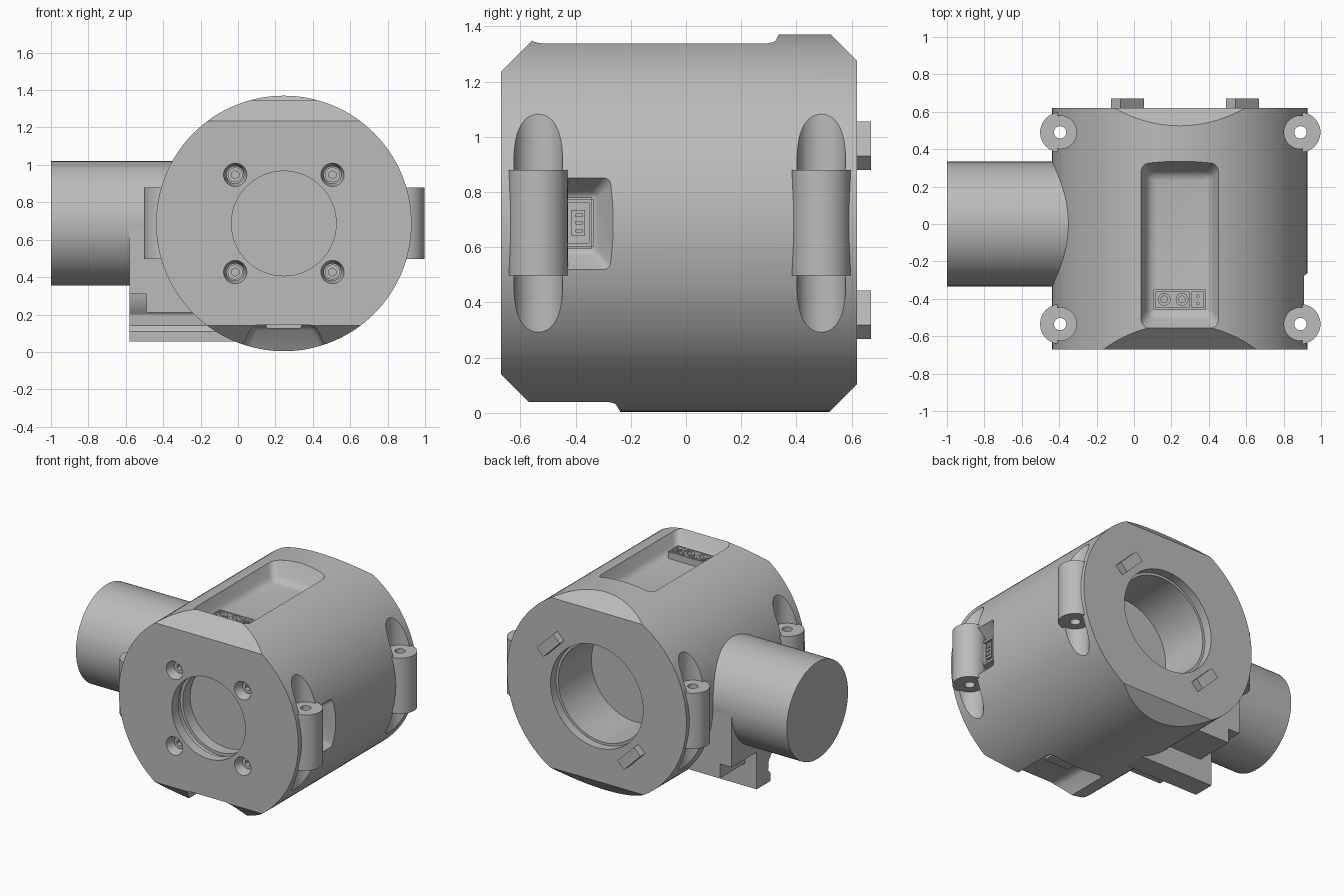
import bpy, bmesh, math
from mathutils import Matrix, Vector

if "Cube" in bpy.data.objects:
    bpy.data.objects.remove(bpy.data.objects["Cube"], do_unlink=True)

grey = bpy.data.materials.new("plain_grey")
grey.use_nodes = True
grey.diffuse_color = (0.5, 0.5, 0.5, 1)
grey.node_tree.nodes["Principled BSDF"].inputs["Base Color"].default_value = grey.diffuse_color

CX, CZ, R = 0.245, 0.687, 0.683          # main barrel axis and radius
TURN = {"x": Matrix.Rotation(math.pi / 2, 4, "Y"),
        "y": Matrix.Rotation(-math.pi / 2, 4, "X"),
        "z": Matrix.Identity(4)}


def finish(name, bm):
    bmesh.ops.recalc_face_normals(bm, faces=bm.faces[:])
    me = bpy.data.meshes.new(name)
    bm.to_mesh(me)
    bm.free()
    me.materials.append(grey)
    ob = bpy.data.objects.new(name, me)
    bpy.context.scene.collection.objects.link(ob)
    return ob


def cyl(name, axis, start, end, r, r2=None, seg=64):
    """Cylinder or cone between two points along one axis."""
    a, b = Vector(start), Vector(end)
    bm = bmesh.new()
    bmesh.ops.create_cone(bm, cap_ends=True, segments=seg, radius1=r,
                          radius2=r if r2 is None else r2, depth=(b - a).length,
                          matrix=Matrix.Translation((a + b) / 2) @ TURN[axis])
    return finish(name, bm)


def box(name, lo, hi, turn=0, bevel=0):
    lo, hi = Vector(lo), Vector(hi)
    bm = bmesh.new()
    m = Matrix.Translation((lo + hi) / 2) @ Matrix.Rotation(turn, 4, "Y")
    bmesh.ops.create_cube(bm, size=1, matrix=m @ Matrix.Diagonal((*(hi - lo), 1)))
    if bevel:
        bmesh.ops.bevel(bm, geom=bm.edges[:], offset=bevel, segments=2, affect="EDGES")
    return finish(name, bm)


def prism(name, pts, x0, x1):
    """Extrude a (y, z) outline along x."""
    bm = bmesh.new()
    f = bm.faces.new([bm.verts.new((x0, y, z)) for y, z in pts])
    ext = bmesh.ops.extrude_face_region(bm, geom=[f])["geom"]
    bmesh.ops.translate(bm, vec=(x1 - x0, 0, 0),
                        verts=[v for v in ext if isinstance(v, bmesh.types.BMVert)])
    return finish(name, bm)


def pocket(name, point, outer, inner, d_out, d_in, bevel):
    """Tapered cutter with rounded corners; rectangles are (u0, u1, v0, v1)."""
    bm = bmesh.new()
    rings = []
    for (u0, u1, v0, v1), d in ((outer, d_out), (inner, d_in)):
        rings.append([bm.verts.new(point(u, v, d))
                      for u, v in ((u0, v0), (u1, v0), (u1, v1), (u0, v1))])
    a, b = rings
    bm.faces.new(a)
    bm.faces.new(b[::-1])
    for i in range(4):
        j = (i + 1) % 4
        bm.faces.new((a[i], b[i], b[j], a[j]))
    bmesh.ops.recalc_face_normals(bm, faces=bm.faces[:])
    edges = [e for e in bm.edges if not (e.verts[0] in a and e.verts[1] in a)]
    bmesh.ops.bevel(bm, geom=edges, offset=bevel, segments=4, profile=0.5, affect="EDGES")
    return finish(name, bm)


def boolean(ob, cutters, op="DIFFERENCE"):
    for c in cutters:
        mod = ob.modifiers.new("bool", "BOOLEAN")
        mod.operation, mod.solver, mod.object = op, "EXACT", c
        bpy.context.view_layer.objects.active = ob
        bpy.ops.object.modifier_apply(modifier=mod.name)
        bpy.data.objects.remove(c, do_unlink=True)


def axial(name, y0, y1, r, x=CX, z=CZ, r2=None, seg=64):
    return cyl(name, "y", (x, y0, z), (x, y1, z), r, r2, seg)


# Barrel with four slanted flats at its ends
barrel = axial("barrel", -0.8, 0.8, R, seg=128)
outline = [(-.67, .14), (-.43, -.1), (.415, -.1), (.62, .105),
           (.62, 1.275), (.425, 1.47), (-.435, 1.47), (-.67, 1.235)]
boolean(barrel, [prism("end_shape", outline, -1.2, 1.2)], "INTERSECT")

# Front recess with groove, rear bore with step
cuts = [axial("cut", -.8, -.47, .28), axial("cut", -.6, -.55, .3),
        axial("cut", .56, .8, .352), axial("cut", .2, .7, .335)]

# Countersunk screw holes
screws = [(CX + sx * .26, CZ + sz * .26) for sx in (-1, 1) for sz in (-1, 1)]
for x, z in screws:
    cuts += [axial("cut", -.68, -.61, .065, x, z, .046, 32),
             axial("cut", -.63, -.56, .046, x, z, seg=32)]

# Vertical clearance channels for the lugs
lugs = [(x, y) for x in (-.395, .89) for y in (-.535, .49)]
cuts += [cyl("cut", "z", (x, y, -.2), (x, y, 1.6), .088, seg=48) for x, y in lugs]

# Connector pockets on top, underside and side
cuts.append(pocket("cut", lambda u, v, d: (u, v, d), (.02, .47, -.575, .34),
                   (.08, .41, -.49, .27), 1.38, 1.23, .04))
cuts.append(pocket("cut", lambda u, v, d: (u, v, d), (0, .49, -.85, -.23),
                   (.08, .41, -.85, -.32), -.01, .145, .035))
cuts.append(pocket("cut", lambda u, v, d: (d, u, v), (-.46, -.25, .49, .88),
                   (-.46, -.33, .58, .79), .95, .82, .02))
boolean(barrel, cuts)

# Screws with hex sockets
for i, (x, z) in enumerate(screws):
    s = axial(f"screw_{i + 1}", -.615, -.555, .04, x, z, seg=32)
    boolean(s, [axial("cut", -.7, -.585, .022, x, z, seg=6)])

# Drilled mounting lugs
for i, (x, y) in enumerate(lugs):
    lug = cyl(f"lug_{i + 1}", "z", (x, y, .497), (x, y, .88), .107, seg=48)
    boolean(lug, [cyl("cut", "z", (x, y, .3), (x, y, 1), .033, seg=32)])

# Side tube and the saddle under it
cyl("side_tube", "x", (-1, 0, CZ), (-.2, 0, CZ), .333, seg=96)
box("saddle", (-.58, -.332, .31), (-.25, .332, CZ))
box("saddle_base", (-.49, -.332, .21), (-.15, .332, .315))
foot = [(.06, .055), (.06, .312), (-.12, .312), (-.11, .25), (-.07, .2),
        (-.065, .14), (-.09, .11), (-.09, .055)]
prism("saddle_foot", foot, -.58, .05)

# Slanted locating keys on the rear face
for n, x, z in (("upper_key", .58, .967), ("lower_key", -.035, .355)):
    box(n, (x - .088, .6, z - .036), (x + .088, .67, z + .036), math.pi / 4)

# Top connector: shell, two round pins and a small block
shell = box("top_connector", (.105, -.46, 1.2), (.385, -.35, 1.28), bevel=.004)
boolean(shell, [box("cut", (.118, -.446, 1.25), (.295, -.364, 1.4)),
                box("cut", (.31, -.446, 1.25), (.372, -.364, 1.4))])
for i, x in enumerate((.162, .257)):
    pin = cyl(f"top_pin_{i + 1}", "z", (x, -.403, 1.24), (x, -.403, 1.278), .034, seg=24)
    boolean(pin, [cyl("cut", "z", (x, -.403, 1.255), (x, -.403, 1.4), .018, seg=24)])
for i, y in enumerate((-.425, -.385)):
    cyl(f"top_contact_{i + 1}", "z", (.341, y, 1.24), (.341, y, 1.27), .01, seg=12)

# Side connector: frame and stacked pins
frame = box("side_connector", (.78, -.445, .595), (.865, -.335, .78), bevel=.006)
boolean(frame, [box("cut", (.84, -.43, .615), (1, -.352, .76))])
box("side_connector_core", (.82, -.415, .64), (.857, -.365, .735))
for i in range(3):
    z = .66 + i * .028
    box(f"side_pin_{i + 1}", (.84, -.4, z - .006), (.865, -.375, z + .006))

# Underside connector
box("lower_connector", (.15, -.46, .125), (.34, -.36, .17), bevel=.005)

# Smooth curved faces, keep hard edges
bpy.ops.object.select_all(action="DESELECT")
for ob in bpy.context.scene.objects:
    if ob.type == "MESH" and grey.name in ob.data.materials:
        ob.select_set(True)
        bpy.context.view_layer.objects.active = ob
bpy.ops.object.shade_smooth_by_angle(angle=math.radians(30))
